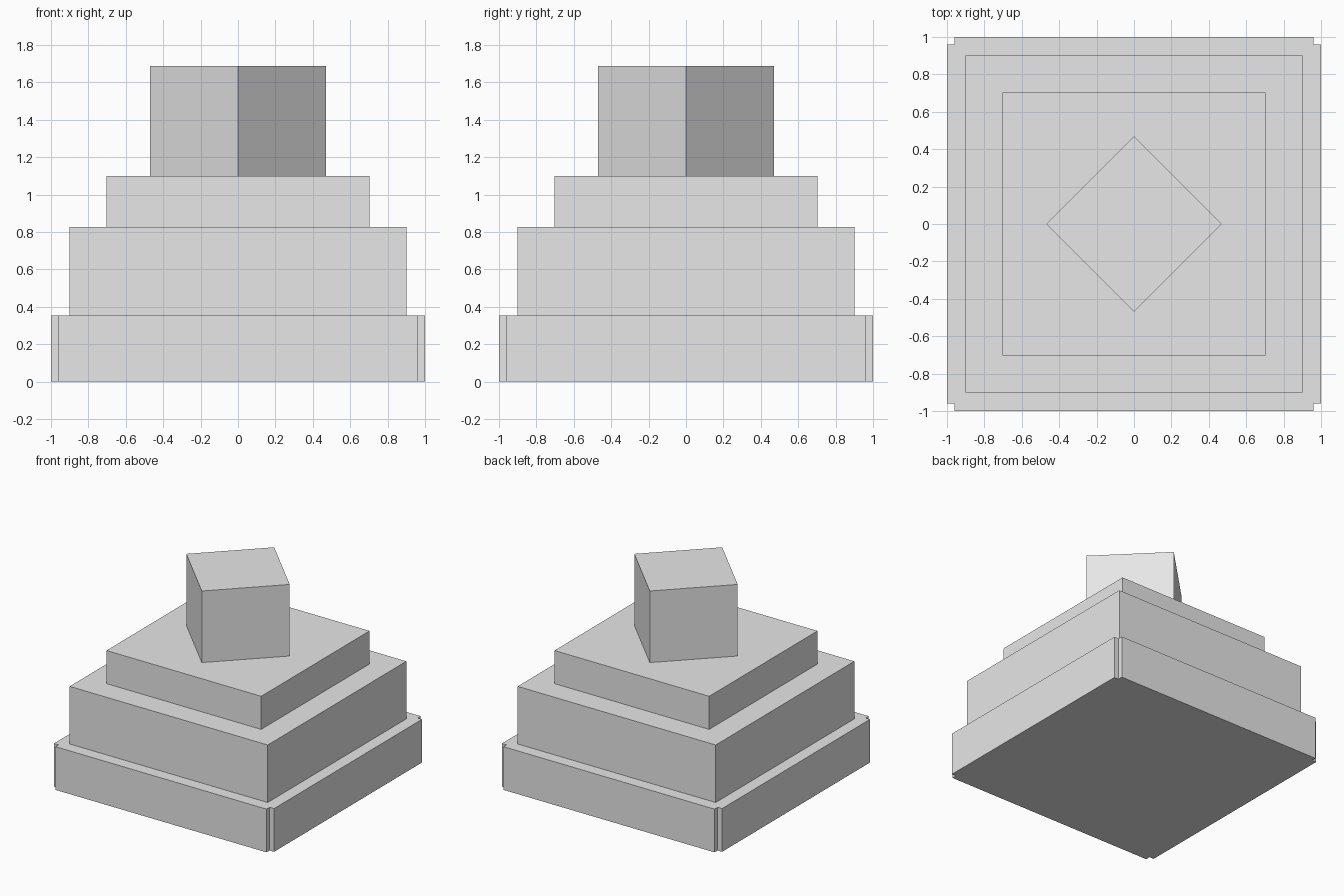
import bpy
import bmesh
from math import pi, cos, sin

cube = bpy.data.objects.get("Cube")
if cube:
    bpy.data.objects.remove(cube, do_unlink=True)

# Single plain stone colour
stone = bpy.data.materials.new("light_grey")
stone.use_nodes = True
grey = (0.8, 0.8, 0.8, 1.0)
stone.diffuse_color = grey
stone.node_tree.nodes["Principled BSDF"].inputs["Base Color"].default_value = grey


def prism(name, outline, bottom, top):
    """Extrude a flat outline upward into a closed block."""
    bm = bmesh.new()
    base = bm.faces.new([bm.verts.new((x, y, bottom)) for x, y in outline])
    side = bmesh.ops.extrude_face_region(bm, geom=[base], use_keep_orig=True)
    for v in side["geom"]:
        if isinstance(v, bmesh.types.BMVert):
            v.co.z = top
    bmesh.ops.recalc_face_normals(bm, faces=bm.faces[:])
    mesh = bpy.data.meshes.new(name)
    bm.to_mesh(mesh)
    bm.free()
    mesh.materials.append(stone)
    obj = bpy.data.objects.new(name, mesh)
    bpy.context.collection.objects.link(obj)
    return obj


def four_way(points):
    """Repeat one corner's points around the vertical axis."""
    turns = [(1, 0), (0, 1), (-1, 0), (0, -1)]
    return [(x * c - y * s, x * s + y * c) for c, s in turns for x, y in points]


# Base plinth with a small square notch in each corner
outer, notch = 1.0, 0.96
prism("base_plinth", four_way([(outer, notch), (notch, notch), (notch, outer)]), 0.0, 0.355)

# Stepped square tiers
prism("middle_tier", four_way([(0.9, 0.9)]), 0.355, 0.828)
prism("upper_tier", four_way([(0.703, 0.703)]), 0.828, 1.1)

# Top block turned forty-five degrees
prism("top_block", four_way([(0.47, 0.0)]), 1.1, 1.688)
